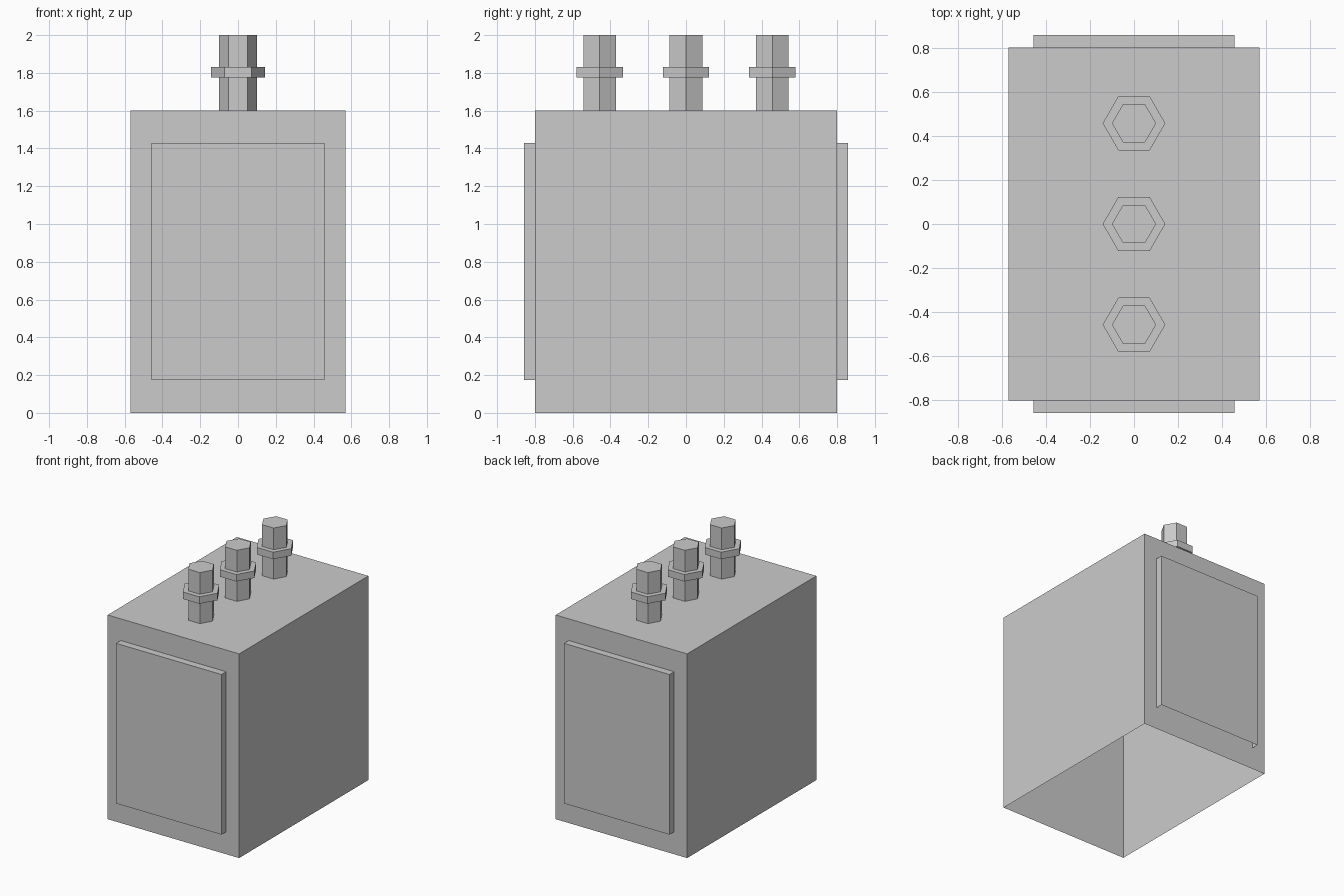
import bpy, bmesh
from math import radians
from mathutils import Matrix, Vector

if "Cube" in bpy.data.objects:
    bpy.data.objects.remove(bpy.data.objects["Cube"])


def finish(bm, name, open_dirs):
    # Remove hidden faces pointing along the given directions, then make the object
    bm.normal_update()
    gone = [f for f in bm.faces
            if any(f.normal.dot(Vector(d)) > 0.99 for d in open_dirs)]
    bmesh.ops.delete(bm, geom=gone, context='FACES')
    mesh = bpy.data.meshes.new(name)
    bm.to_mesh(mesh)
    bm.free()
    obj = bpy.data.objects.new(name, mesh)
    bpy.context.collection.objects.link(obj)
    return obj


def box(name, size, center, open_dirs):
    bm = bmesh.new()
    bmesh.ops.create_cube(bm, size=1, matrix=Matrix.Translation(center)
                          @ Matrix.Diagonal((*size, 1)))
    return finish(bm, name, open_dirs)


def hex_prism(name, radius, z0, z1, y, open_dirs=()):
    bm = bmesh.new()
    # Corners lie on the x axis
    verts = [bm.verts.new(Matrix.Rotation(radians(60 * i), 3, 'Z')
                          @ Vector((radius, 0, z0)) + Vector((0, y, 0)))
             for i in range(6)]
    base = bm.faces.new(verts)
    top = bmesh.ops.extrude_face_region(bm, geom=[base], use_keep_orig=True)
    bmesh.ops.translate(bm, vec=(0, 0, z1 - z0),
                        verts=[v for v in top['geom'] if isinstance(v, bmesh.types.BMVert)])
    bmesh.ops.recalc_face_normals(bm, faces=bm.faces)
    return finish(bm, name, open_dirs)


DOWN = (0, 0, -1)

# Main housing, open underneath
box("housing", (1.14, 1.6, 1.6), (0, 0, 0.8), [DOWN])

# Raised end panels, open at the bottom and against the housing
for side, label in ((-1, "front"), (1, "back")):
    box(label + "_panel", (0.914, 0.057, 1.255),
        (0, side * 0.8285, 0.8025), [DOWN, (0, -side, 0)])

# Row of hexagonal terminals with collars
for i, y in enumerate((-0.457, 0, 0.457)):
    hex_prism(f"terminal_{i + 1}", 0.1, 1.6, 2.0, y, [DOWN])
    hex_prism(f"terminal_collar_{i + 1}", 0.142, 1.775, 1.83, y)
